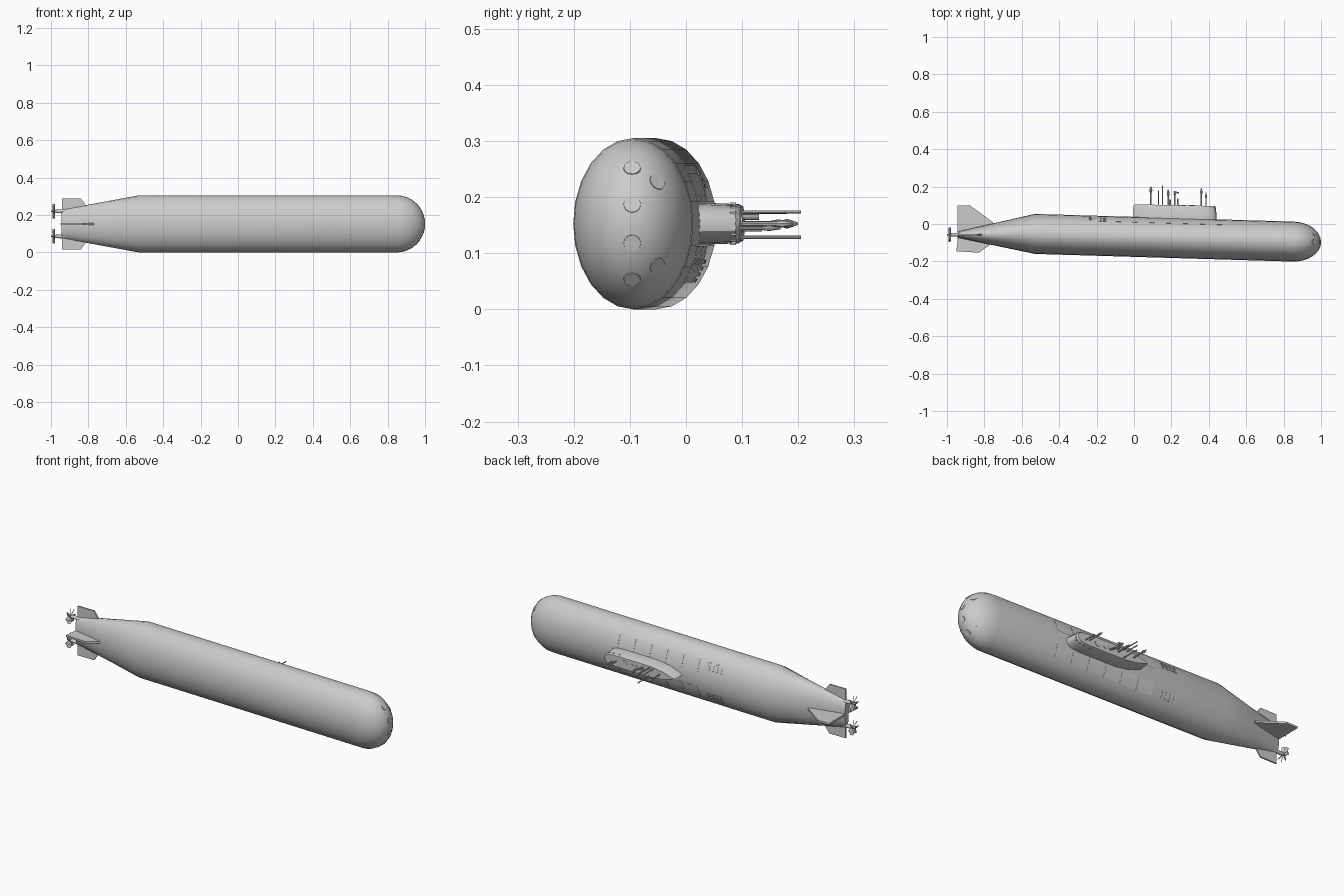
import bpy, bmesh, math
from mathutils import Matrix, Vector

if "Cube" in bpy.data.objects:
    bpy.data.objects.remove(bpy.data.objects["Cube"])

grey = bpy.data.materials.new("hull_grey")
grey.use_nodes = True
COL = (0.6, 0.6, 0.6, 1)
grey.diffuse_color = COL
grey.node_tree.nodes["Principled BSDF"].inputs["Base Color"].default_value = COL

ZC = 0.1525          # height of the lengthwise centre line
SIDES = 24


def finish(name, bm, smooth=30):
    bmesh.ops.recalc_face_normals(bm, faces=bm.faces[:])
    me = bpy.data.meshes.new(name)
    bm.to_mesh(me)
    bm.free()
    me.materials.append(grey)
    ob = bpy.data.objects.new(name, me)
    bpy.context.collection.objects.link(ob)
    if smooth:
        bpy.ops.object.select_all(action='DESELECT')
        ob.select_set(True)
        bpy.context.view_layer.objects.active = ob
        bpy.ops.object.shade_smooth_by_angle(angle=math.radians(smooth))
    return ob


def loft(bm, rings):
    """Skin closed rings of equal length and cap both ends."""
    vs = [[bm.verts.new(p) for p in r] for r in rings]
    n = len(vs[0])
    for a, b in zip(vs, vs[1:]):
        for i in range(n):
            j = (i + 1) % n
            bm.faces.new((a[i], a[j], b[j], b[i]))
    bm.faces.new(vs[0][::-1])
    bm.faces.new(vs[-1])


def rod(bm, a, b, r1, r2=None, seg=8):
    """Cylinder or cone from point a to point b."""
    a, b = Vector(a), Vector(b)
    d = b - a
    m = Matrix.Translation((a + b) / 2) @ d.to_track_quat('Z', 'Y').to_matrix().to_4x4()
    bmesh.ops.create_cone(bm, cap_ends=True, segments=seg, radius1=r1,
                          radius2=r1 if r2 is None else r2, depth=d.length, matrix=m)


def hull_point(x, ang, off=0.0):
    """Point on the straight middle hull; ang 90 degrees is the deck line."""
    cy = -0.053 - 0.041 * (x + 0.53) / 1.38
    return Vector((x, cy + (0.107 + off) * math.sin(ang), ZC + (0.1525 + off) * math.cos(ang)))


# Hull: tapered stern, long oval body, rounded bow
def oval(x, cy, ry, rz):
    return [(x, cy + ry * math.sin(math.tau * i / SIDES), ZC + rz * math.cos(math.tau * i / SIDES))
            for i in range(SIDES)]


rings = [oval(-0.945, -0.057, 0.016, 0.076), oval(-0.74, -0.055, 0.061, 0.114),
         oval(-0.53, -0.053, 0.107, 0.1525), oval(0.85, -0.094, 0.107, 0.1525)]
for k in range(1, 9):
    t = math.radians(k * 10.9)
    rings.append(oval(0.85 + 0.15 * math.sin(t), -0.094 - 0.003 * k / 8,
                      0.107 * math.cos(t), 0.1525 * math.cos(t)))
bm = bmesh.new()
loft(bm, rings)
finish("hull", bm, 25)

# Sail: rounded bow end, pointed stern end, chamfered roof
half = [(0.44, 0.0), (0.437, 0.013), (0.425, 0.025), (0.40, 0.033), (0.35, 0.036),
        (0.14, 0.036), (0.07, 0.026), (0.02, 0.011), (-0.005, 0.0)]
plan = half + [(x, -z) for x, z in half[-2:0:-1]]


def sail_ring(y, s):
    return [(0.215 + (x - 0.215) * (1 + (s - 1) * 0.25), y - 0.02 * (x - 0.05), ZC + z * s) for x, z in plan]


bm = bmesh.new()
loft(bm, [sail_ring(-0.01, 1.06), sail_ring(0.04, 1.03), sail_ring(0.096, 0.97), sail_ring(0.104, 0.84)])
finish("sail", bm, 30)

# Bridge windows round the front of the sail
bm = bmesh.new()
for x, z in ((0.436, 0.006), (0.429, 0.018), (0.411, 0.028), (0.385, 0.0325), (0.35, 0.0345)):
    for s in (-1, 1):
        bmesh.ops.create_cube(bm, size=1, matrix=Matrix.Translation((x - 0.002, 0.084, ZC + s * z))
                              @ Matrix.Diagonal((0.007, 0.011, 0.006, 1)))
finish("bridge_windows", bm, 0)

# Bridge well rim and mast wells on the sail roof
bm = bmesh.new()
for x, r in ((0.31, 0.017), (0.265, 0.011), (0.235, 0.010)):
    rod(bm, (x, 0.085, ZC), (x, 0.106 - 0.02 * (x - 0.05), ZC), r, seg=16)
finish("roof_wells", bm)

# Masts: x, sideways offset, top height, pole radius, head radius
MASTS = [(0.09, 0.0, 0.20, 0.004, 0.009), (0.13, 0.02, 0.18, 0.003, 0),
         (0.152, 0.021, 0.205, 0.003, 0), (0.152, -0.024, 0.205, 0.003, 0),
         (0.183, 0.0, 0.185, 0.005, 0.008), (0.193, 0.012, 0.13, 0.005, 0),
         (0.218, 0.0, 0.18, 0.004, 0.006), (0.235, -0.010, 0.135, 0.004, 0),
         (0.36, 0.0, 0.192, 0.004, 0.007), (0.385, -0.008, 0.168, 0.003, 0.005)]
for n, (x, dz, top, r, head) in enumerate(MASTS):
    bm = bmesh.new()
    z = ZC + dz
    neck = top - 0.035 if head else top
    rod(bm, (x, 0.08, z), (x, neck, z), r)
    if head:
        rod(bm, (x, neck, z), (x, top - 0.02, z), r, head)
        rod(bm, (x, top - 0.02, z), (x, top, z), head, 0.002)
    finish("mast_%d" % (n + 1), bm)
bm = bmesh.new()
rod(bm, (0.212, 0.172, ZC), (0.24, 0.166, ZC), 0.004)
finish("radar_arm", bm)


# Tail fins: flat plates with tapered outer edge
def fin(name, pts, upright, th):
    bm = bmesh.new()
    def ring(d):
        if upright:
            return [(x, v, ZC + d) for x, v in pts]
        return [(x, -0.057 + d, v) for x, v in pts]
    loft(bm, [ring(-th), ring(th)])
    finish(name, bm, 0)


fin("upper_rudder", [(-0.945, -0.055), (-0.945, 0.098), (-0.875, 0.098), (-0.755, 0.010), (-0.755, -0.05)], True, 0.005)
fin("lower_rudder", [(-0.94, -0.055), (-0.95, -0.146), (-0.83, -0.153), (-0.77, -0.112), (-0.77, -0.06)], True, 0.005)
for name, s in (("upper_side_plane", 1), ("lower_side_plane", -1)):
    fin(name, [(x, ZC + s * v) for x, v in ((-0.94, 0.03), (-0.94, 0.136), (-0.84, 0.136), (-0.81, 0.095), (-0.79, 0.03))],
        False, 0.004)

# Twin propellers on shafts
for side, s in (("left", -1), ("right", 1)):
    z = ZC + s * 0.067
    bm = bmesh.new()
    rod(bm, (-0.86, -0.057, z), (-0.975, -0.057, z), 0.013, 0.009, 12)
    rod(bm, (-0.975, -0.057, z), (-1.0, -0.057, z), 0.009, 0.003, 12)
    finish("shaft_" + side, bm)
    bm = bmesh.new()
    for k in range(7):
        m = (Matrix.Translation((-0.985, -0.057, z)) @ Matrix.Rotation(math.tau * k / 7, 4, 'X')
             @ Matrix.Translation((0, 0, 0.022)) @ Matrix.Rotation(math.radians(35), 4, 'Z')
             @ Matrix.Diagonal((0.003, 0.017, 0.033, 1)))
        bmesh.ops.create_cube(bm, size=1, matrix=m)
    finish("propeller_" + side, bm, 0)


# Thin plates that follow the hull, made on both sides of the deck
def deck_plate(bm, x0, x1, a0, a1, off, steps=4):
    for s in (1, -1):
        out = []
        for x in (x0, x1):
            angs = [math.radians(90 + s * (a0 + (a1 - a0) * i / steps)) for i in range(steps + 1)]
            out.append([hull_point(x, a, off) for a in angs] + [hull_point(x, a, -0.004) for a in angs[::-1]])
        loft(bm, out)


bm = bmesh.new()
for k in range(6):
    deck_plate(bm, -0.098 + k * 0.1, -0.002 + k * 0.1, 15, 43, 0.0006)
finish("missile_hatches", bm, 20)

bm = bmesh.new()
for i in range(4):
    for j in range(4):
        deck_plate(bm, -0.24 + i * 0.025, -0.225 + i * 0.025, 25 + j * 5, 28 + j * 5, 0.001, 1)
finish("flood_slots", bm, 0)

# Torpedo tube doors on the bow
bm = bmesh.new()
for y, dz in ((0.0, 0.10), (0.0, 0.035), (0.0, -0.035), (0.0, -0.10),
              (0.045, 0.075), (0.045, -0.075)):
    q = 1 - (y / 0.107) ** 2 - (dz / 0.1525) ** 2
    nx = math.sqrt(q)
    p = Vector((0.85 + 0.15 * nx, -0.096 + y, ZC + dz))
    nrm = Vector((nx / 0.15, y / 0.107 ** 2, dz / 0.1525 ** 2)).normalized()
    rod(bm, p - nrm * 0.008, p + nrm * 0.0004, 0.016, 0.015, 16)
finish("torpedo_doors", bm)
